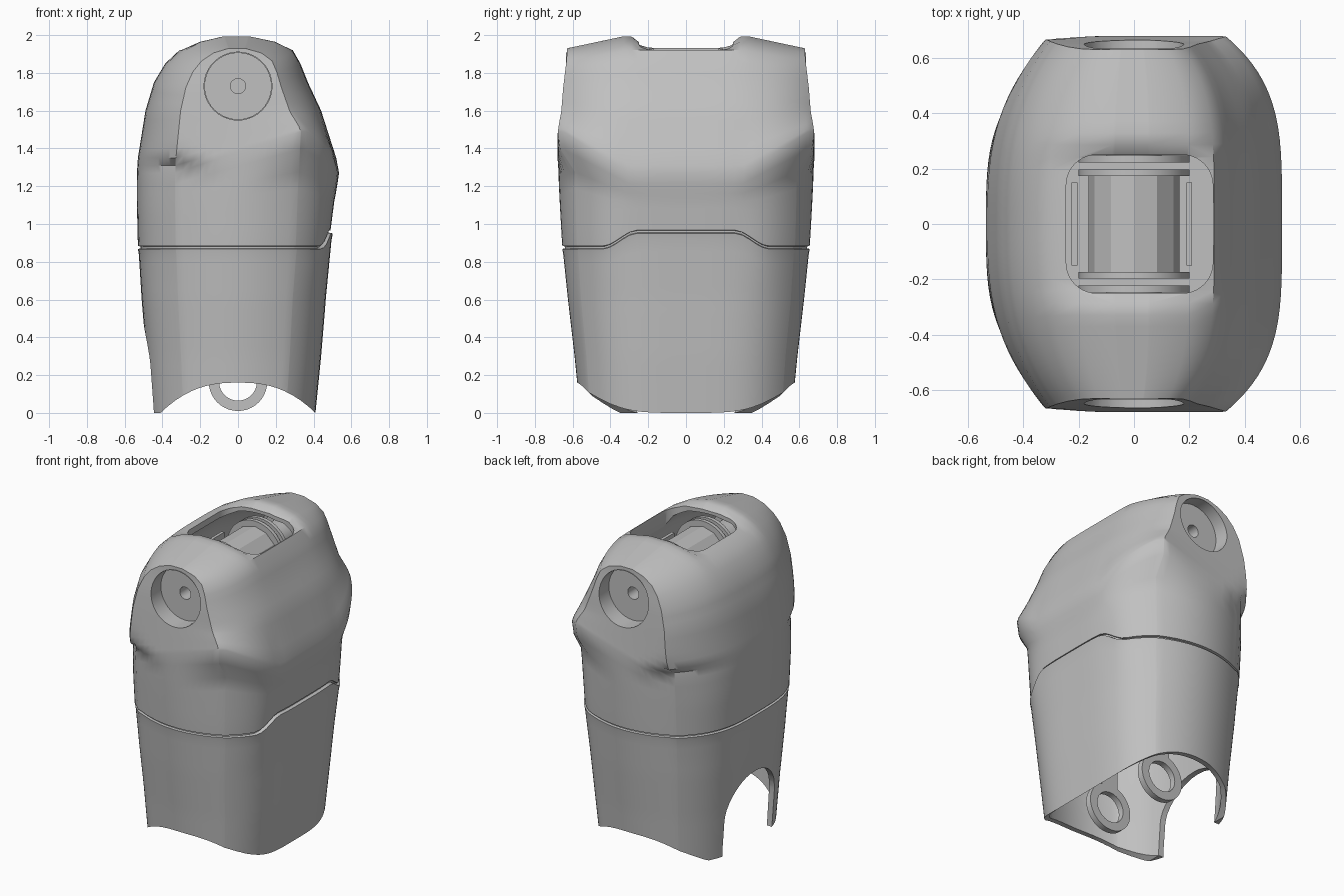
import bpy, bmesh, math
from mathutils import Matrix, Vector

cube = bpy.data.objects.get("Cube")
if cube:
    bpy.data.objects.remove(cube, do_unlink=True)

grey = bpy.data.materials.new("light grey")
grey.use_nodes = True
COLOUR = (0.53, 0.53, 0.53, 1)
grey.diffuse_color = COLOUR
grey.node_tree.nodes["Principled BSDF"].inputs["Base Color"].default_value = COLOUR


def clamp(t):
    return max(0.0, min(1.0, t))


def smooth(t):
    t = clamp(t)
    return t * t * (3 - 2 * t)


def make(name, bm):
    bmesh.ops.recalc_face_normals(bm, faces=bm.faces)
    mesh = bpy.data.meshes.new(name)
    bm.to_mesh(mesh)
    bm.free()
    mesh.materials.append(grey)
    ob = bpy.data.objects.new(name, mesh)
    bpy.context.collection.objects.link(ob)
    return ob


def shade(ob, angle):
    bpy.ops.object.select_all(action="DESELECT")
    ob.select_set(True)
    bpy.context.view_layer.objects.active = ob
    bpy.ops.object.shade_smooth_by_angle(angle=math.radians(angle))


def lathe(name, profile, z, steps=40, angle=30):
    """Spin (radius, y) points round an axis along y at height z."""
    bm = bmesh.new()
    vs = [bm.verts.new((r, y, 0)) for r, y in profile]
    es = [bm.edges.new(p) for p in zip(vs, vs[1:])]
    bmesh.ops.spin(bm, geom=vs + es, axis=(0, 1, 0), cent=(0, 0, 0),
                   angle=math.tau, steps=steps)
    bmesh.ops.remove_doubles(bm, verts=bm.verts, dist=0.0005)
    bmesh.ops.translate(bm, verts=bm.verts, vec=(0, 0, z))
    ob = make(name, bm)
    shade(ob, angle)
    return ob


def box(name, centre, size, bevel=0.0, axis=2):
    """Box, optionally with the four edges along one axis rounded."""
    bm = bmesh.new()
    bmesh.ops.create_cube(bm, size=1, matrix=Matrix.Translation(centre)
                          @ Matrix.Diagonal((*size, 1)))
    if bevel:
        edges = [e for e in bm.edges
                 if abs((e.verts[0].co - e.verts[1].co)[axis]) > size[axis] * 0.9]
        bmesh.ops.bevel(bm, geom=edges, offset=bevel, segments=10,
                        profile=0.5, affect="EDGES")
    return make(name, bm)


# Housing outline: height, right side x, left side x, end distance y
ROWS = [(0, -.465, .41, .56), (.3, -.485, .44, .59), (.6, -.51, .465, .625),
        (.84, -.525, .495, .65), (.868, -.53, .502, .655),
        (.871, -.515, .48, .64), (.881, -.515, .48, .64),
        (.884, -.53, .49, .655), (1.1, -.535, .51, .67), (1.27, -.535, .535, .68),
        (1.35, -.53, .52, .675), (1.6, -.49, .44, .66), (1.75, -.445, .37, .65),
        (1.85, -.385, .33, .64), (1.92, -.31, .29, .633), (1.97, -.21, .2, .63),
        (2, -.08, .06, .63)]
WALL = .04
# Hollow: same outline without the groove, moved in by the wall thickness
INNER = [(z - WALL if z else -.1, l + WALL, r - WALL, e - WALL)
         for z, l, r, e in ROWS if not .87 < z < .883]
COLS, SPANS, NARROW = 16, 40, 0.38
DISC_Z, DISC_R = 1.62, .31


def deform(x, y, z):
    """Stepped seam, swept side crease and top saddle."""
    ay, z0 = abs(y), z
    z += .085 * smooth((.44 - ay) / .18) * clamp((x - .2) / .2) * clamp(1 - abs(z0 - .877) / .3)
    z += .22 * clamp((ay - .3) / .35) * clamp(x / .3) * clamp(1 - abs(z0 - 1.27) / .33)
    z -= .07 * clamp((ay - .3) / .33) * clamp((z0 - 1.6) / .4)
    z -= .05 * smooth((.31 - ay) / .09) * clamp((z0 - 1.92) / .08)
    return Vector((x, y, z))


def drop(x, z):
    """How far an end face curves back outside its flat round boss."""
    if z > DISC_Z:
        return 0
    flat = math.sqrt(max(0, DISC_R ** 2 - (z - DISC_Z) ** 2))
    return .085 * clamp((abs(x) - flat) / .32) ** 2


def side_point(x, z, reach, v):
    power = 4 if x > 0 else 3.4 - .7 * smooth((z - 1) / .5)
    xe = x * (1 - NARROW)
    reach -= drop(xe, deform(xe, reach, z).z)
    return deform(x * (1 - NARROW * abs(v) ** power), v * reach, z)


def add_grid(bm, grid):
    vs = [[bm.verts.new(p) for p in line] for line in grid]
    for a, b in zip(vs, vs[1:]):
        for i in range(len(a) - 1):
            bm.faces.new((a[i], a[i + 1], b[i + 1], b[i]))


def across(a, b):
    return [a.lerp(b, i / COLS) for i in range(1, COLS)]


def closed_body(name, outline):
    """Closed solid swept from end to end, with two end faces."""
    rows = [outline[0]]
    for a, b in zip(outline, outline[1:]):
        n = max(1, round((b[0] - a[0]) / 0.05))
        rows += [tuple(p + (q - p) * i / n for p, q in zip(a, b)) for i in range(1, n + 1)]
    bm = bmesh.new()
    sweep = []
    for s in range(SPANS + 1):
        v = math.sin(math.pi / 2 * (2 * s / SPANS - 1))
        left = [side_point(l, z, e, v) for z, l, r, e in rows]
        right = [side_point(r, z, e, v) for z, l, r, e in reversed(rows)]
        sweep.append(left + across(left[-1], right[0]) + right
                     + across(right[-1], left[0]) + left[:1])
    add_grid(bm, sweep)
    for end in (-1, 1):
        cap = []
        for k, (z, l, r, e) in enumerate(rows):
            a, b = (side_point(x, z, e, end) for x in (l, r))
            middle = across(a, b)
            if 0 < k < len(rows) - 1:
                for p in middle:
                    p.y = end * (e - drop(p.x, p.z))
            cap.append([a] + middle + [b])
        add_grid(bm, cap)
    bmesh.ops.remove_doubles(bm, verts=bm.verts, dist=0.0005)
    return make(name, bm)


housing = closed_body("housing", ROWS)

# Arched cut below both ends
bm = bmesh.new()
curve = [(i / 10 * .41, .16 - .16 * abs(i / 10) ** 2.5) for i in range(-10, 11)]
outline = [(-.41, -.2)] + curve + [(.41, -.2)]
face = bm.faces.new([bm.verts.new((x, -.8, z)) for x, z in outline])
sides = bmesh.ops.extrude_face_region(bm, geom=[face])["geom"]
bmesh.ops.translate(bm, vec=(0, 1.6, 0),
                    verts=[g for g in sides if isinstance(g, bmesh.types.BMVert)])
cutters = [closed_body("hollow_cutter", INNER), make("base_cutter", bm),
           box("hatch_cutter", (.02, 0, 1.95), (.53, .5, .7), .11),
           box("arch_cutter", (-.45, 0, .13), (.5, .52, .7), .25, axis=0)]
for end in (-1, 1):
    cutters.append(lathe("socket_cutter", [(0, end * .5), (.18, end * .5),
                                           (.18, end * .8), (0, end * .8)], 1.73))
for c in cutters:
    m = housing.modifiers.new(c.name, "BOOLEAN")
    m.operation, m.object, m.solver = "DIFFERENCE", c, "EXACT"
deps = bpy.context.evaluated_depsgraph_get()
housing_mesh = bpy.data.meshes.new_from_object(housing.evaluated_get(deps))
housing.modifiers.clear()
housing.data = housing_mesh
for c in cutters:
    bpy.data.objects.remove(c, do_unlink=True)
shade(housing, 35)

# Joint parts repeated at front and back
for end, side in ((-1, "front"), (1, "back")):
    lathe(side + "_socket", [(.178, end * .635), (.178, end * .55), (.04, end * .55),
                             (.04, end * .46), (0, end * .46)], 1.73)
    for y in (.185, .235):
        lathe(side + "_flange", [(0, end * (y - .012)), (.2, end * (y - .012)),
                                 (.2, end * (y + .012)), (0, end * (y + .012))], 1.73)
    lathe(side + "_axle", [(.1, end * .23), (.1, end * .55)], 1.73)
    lathe(side + "_lower_ring", [(.1, end * .22), (.155, end * .22), (.155, end * .26),
                                 (.1, end * .26), (.1, end * .22)], .165)
    box(side + "_link", (0, end * .24, .95), (.12, .03, 1.28))

# Faceted drum, side slats and tray under the hatch
lathe("drum", [(.165, -.18), (.165, .18)], 1.73, steps=12, angle=10)
for x in (-.215, .2):
    box("side_slat", (x, 0, 1.7), (.02, .3, .22))
box("tray", (.02, 0, 1.5), (.6, .56, .03))
